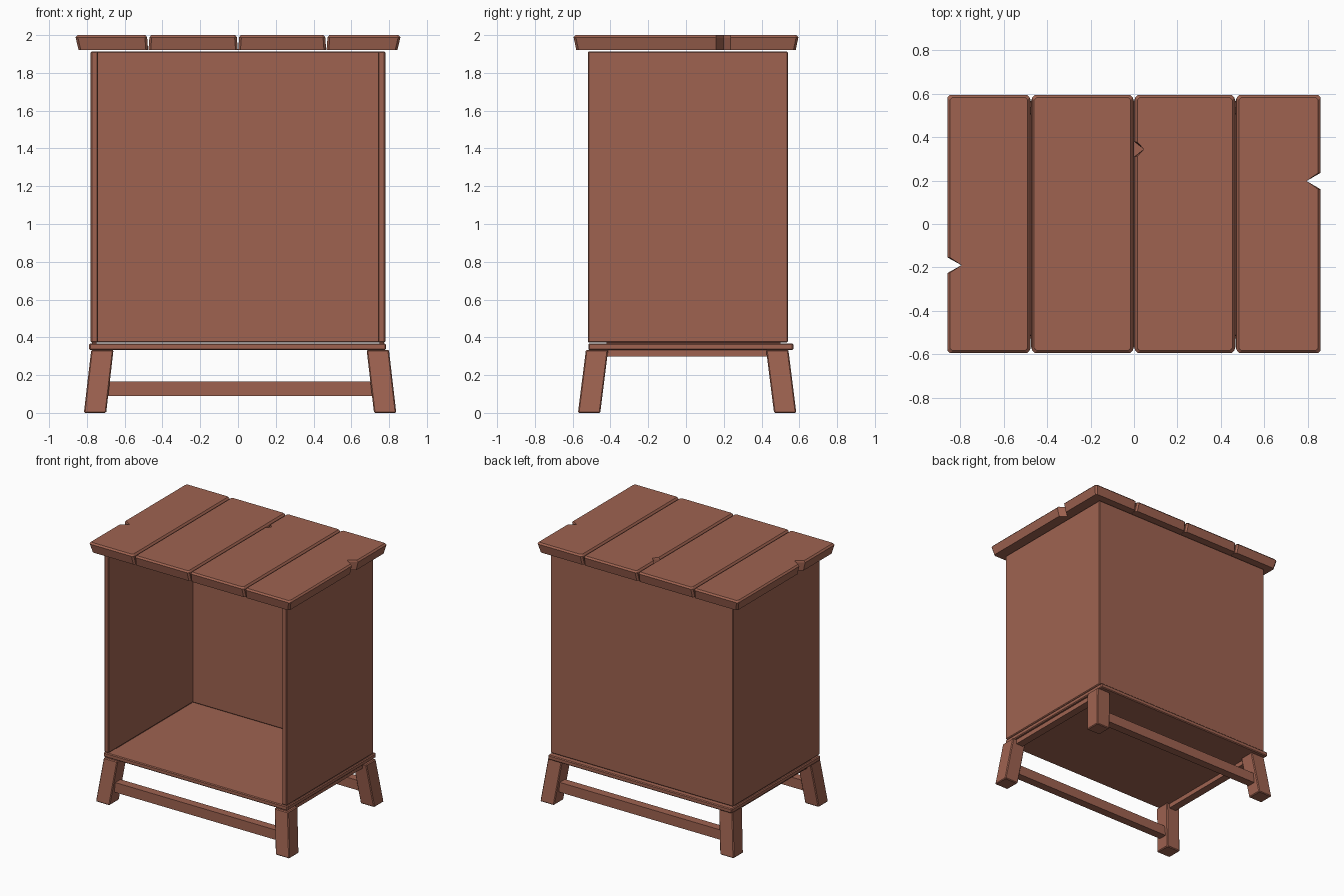
import bpy, bmesh

if "Cube" in bpy.data.objects:
    bpy.data.objects.remove(bpy.data.objects["Cube"])

wood = bpy.data.materials.new("reddish_brown_wood")
wood.diffuse_color = (0.345, 0.124, 0.081, 1)
wood.use_nodes = True
wood.node_tree.nodes["Principled BSDF"].inputs["Base Color"].default_value = wood.diffuse_color


def finish(name, bm, bevel=0.0):
    bmesh.ops.recalc_face_normals(bm, faces=bm.faces[:])
    me = bpy.data.meshes.new(name)
    bm.to_mesh(me)
    bm.free()
    me.materials.append(wood)
    ob = bpy.data.objects.new(name, me)
    bpy.context.collection.objects.link(ob)
    if bevel:
        mod = ob.modifiers.new("edge_bevel", 'BEVEL')
        mod.width = bevel
        mod.segments = 1
    return ob


def loft(name, rings, bevel=0.0):
    """Closed solid from a stack of point rings."""
    bm = bmesh.new()
    vs = [[bm.verts.new(p) for p in r] for r in rings]
    n = len(rings[0])
    for a, b in zip(vs, vs[1:]):
        for i in range(n):
            j = (i + 1) % n
            bm.faces.new((a[i], a[j], b[j], b[i]))
    bm.faces.new(vs[0][::-1])
    bm.faces.new(vs[-1])
    return finish(name, bm, bevel)


def rect(x0, x1, y0, y1, z):
    return [(x0, y0, z), (x1, y0, z), (x1, y1, z), (x0, y1, z)]


def box(name, x0, x1, y0, y1, z0, z1, bevel=0.0):
    return loft(name, [rect(x0, x1, y0, y1, z0), rect(x0, x1, y0, y1, z1)], bevel)


# roof planks: V grooves between, chamfered rims, chipped notches on some edges
def plank_ring(x0, x1, y0, y1, z, left, right):
    c = 0.012
    pts = [(x0 + c, y0), (x1 - c, y0), (x1, y0 + c)]
    if right:
        y, half, tip = right
        pts += [(x1, y - half), (tip, y), (x1, y + half)]
    pts += [(x1, y1 - c), (x1 - c, y1), (x0 + c, y1), (x0, y1 - c)]
    if left:
        y, half, tip = left
        pts += [(x0, y + half), (tip, y), (x0, y - half)]
    pts += [(x0, y0 + c)]
    return [(x, y, z) for x, y in pts]


seams = [-0.86, -0.475, 0.0, 0.468, 0.86]
left_chips = {0: (-0.19, 0.036, -0.795), 2: (0.345, 0.034, 0.045)}
right_chips = {3: (0.198, 0.038, 0.795)}
for k in range(4):
    rings = []
    # z, outer end inset, groove inset, y inset
    for z, outer, groove, iy in ((1.922, 0.016, 0.001, 0.014),
                                 (1.988, 0.0, 0.006, 0.0),
                                 (2.0, 0.011, 0.015, 0.011)):
        x0 = seams[k] + (outer if k == 0 else groove)
        x1 = seams[k + 1] - (outer if k == 3 else groove)
        rings.append(plank_ring(x0, x1, -0.595 + iy, 0.595 - iy, z,
                                left_chips.get(k), right_chips.get(k)))
    loft(f"roof_plank_{k + 1}", rings)

# open-fronted cabinet body
for side, label in ((-1, "left"), (1, "right")):
    xa, xb = sorted((side * 0.74, side * 0.78))
    box(f"{label}_side_panel", xa, xb, -0.52, 0.525, 0.373, 1.913, 0.006)
box("back_panel", -0.78, 0.78, 0.505, 0.54, 0.373, 1.913, 0.006)

# floor board
box("floor_board", -0.788, 0.783, -0.517, 0.568, 0.333, 0.368, 0.006)
# thin packing strips carrying the body just above the floor
for side, label in ((-1, "left"), (1, "right")):
    box(f"{label}_packing_strip", side * 0.76 - 0.012, side * 0.76 + 0.012,
        -0.42, 0.5, 0.366, 0.375)

# splayed legs
for sx, xl in ((-1, "left"), (1, "right")):
    for sy, yl in ((-1, "front"), (1, "back")):
        cx, cy = 0.011 + sx * 0.729, 0.006 + sy * 0.477
        h = 0.059
        bx, by = cx + sx * 0.039, cy + sy * 0.042
        loft(f"{yl}_{xl}_leg",
             [rect(bx - h, bx + h, by - h, by + h, 0.0),
              rect(cx - h, cx + h, cy - h, cy + h, 0.334)], 0.006)

# long stretchers between the legs at front and back
for y, label in ((-0.495, "front"), (0.507, "back")):
    box(f"{label}_stretcher", -0.72, 0.74, y - 0.032, y + 0.032, 0.09, 0.166)

# short rails under the floor at each side
for x, label in ((-0.715, "left"), (0.735, "right")):
    box(f"{label}_under_rail", x - 0.03, x + 0.03, -0.46, 0.47, 0.298, 0.335)
